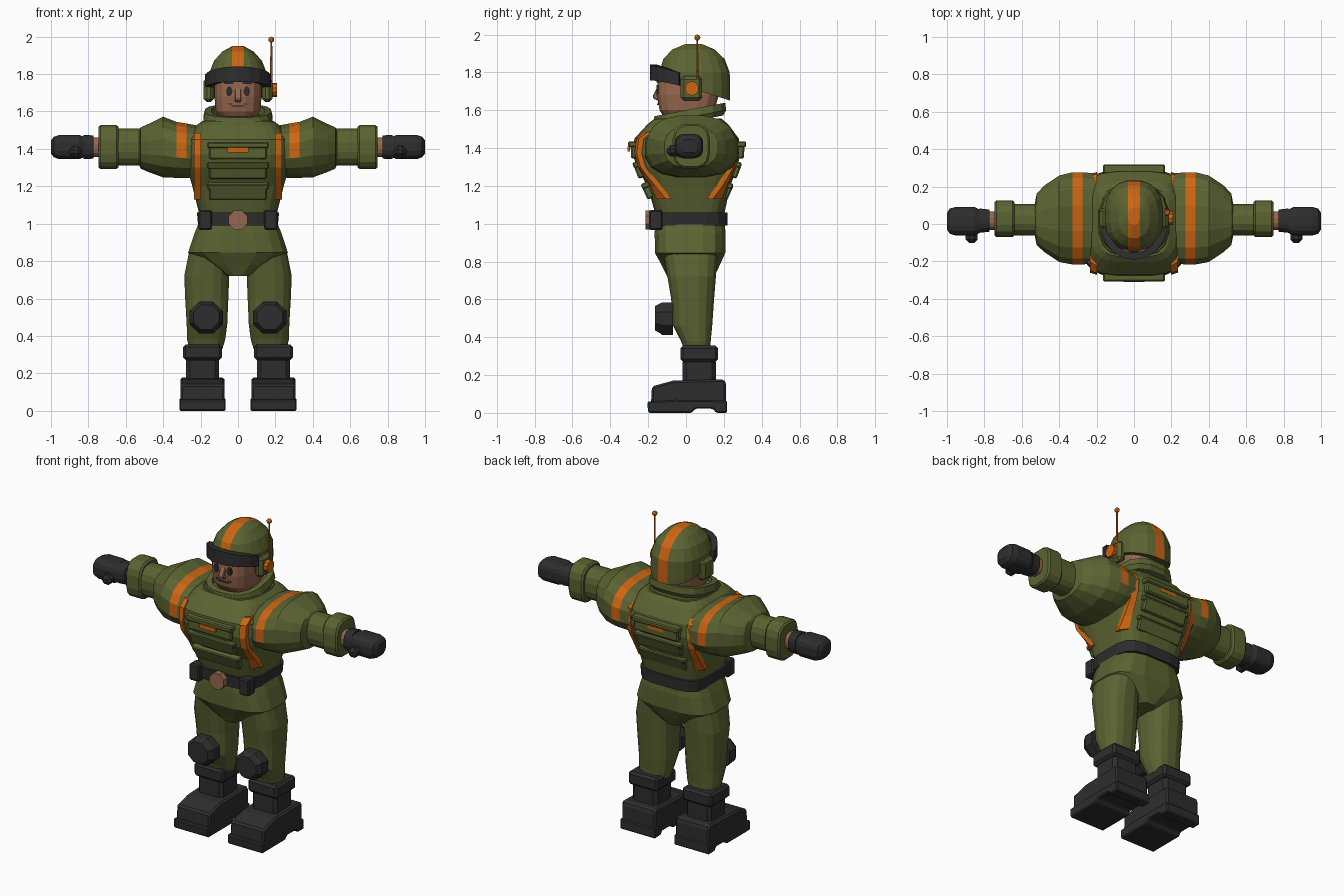
import bpy, bmesh, math
from mathutils import Vector, Matrix

if "Cube" in bpy.data.objects:
    bpy.data.objects.remove(bpy.data.objects["Cube"])


def material(name, *rgb):
    m = bpy.data.materials.new(name)
    m.use_nodes = True
    m.diffuse_color = (*rgb, 1)
    m.node_tree.nodes["Principled BSDF"].inputs["Base Color"].default_value = (*rgb, 1)
    return m


OLIVE = material("olive cloth", .105, .125, .031)
ORANGE = material("orange trim", .62, .13, .006)
DARK = material("dark rubber", .027, .027, .028)
SKIN = material("skin", .30, .135, .075)
LIP = material("dark skin line", .12, .05, .025)
COPPER = material("copper buckle", .30, .14, .075)


def finish(name, bm, mats, bevel=0):
    bmesh.ops.recalc_face_normals(bm, faces=bm.faces)
    mesh = bpy.data.meshes.new(name)
    bm.to_mesh(mesh)
    bm.free()
    for m in mats:
        mesh.materials.append(m)
    ob = bpy.data.objects.new(name, mesh)
    bpy.context.collection.objects.link(ob)
    if bevel:
        mod = ob.modifiers.new("bevel", "BEVEL")
        mod.width, mod.segments = bevel, 1
    return ob


def skin_rings(rings):
    """Bridge rings of points into a capped tube."""
    bm = bmesh.new()
    vs = [[bm.verts.new(p) for p in r] for r in rings]
    n = len(vs[0])
    for a, b in zip(vs, vs[1:]):
        for i in range(n):
            bm.faces.new((a[i], a[(i + 1) % n], b[(i + 1) % n], b[i]))
    bm.faces.new(vs[0])
    bm.faces.new(vs[-1])
    bmesh.ops.recalc_face_normals(bm, faces=bm.faces)
    return bm


def loft_mesh(axis, sections, n=16, p=2.5, tilt=0, side=1):
    """Sections are (position, centre a, centre b, radius a, radius b)."""
    rings = []
    for t, a, b, ra, rb in sections:
        ring = []
        for i in range(n):
            w = 2 * math.pi * (i + .5) / n
            c, s = math.cos(w), math.sin(w)
            u = a + ra * math.copysign(abs(c) ** (2 / p), c)
            v = b + rb * math.copysign(abs(s) ** (2 / p), s)
            ring.append((u * side, v, t + tilt * v) if axis == "z" else (t * side, u, v))
        rings.append(ring)
    return skin_rings(rings)


def loft(name, axis, sections, mat, **kw):
    return finish(name, loft_mesh(axis, sections, **kw), [mat])


def box(name, loc, size, mat, bevel=.01, rot=0):
    bm = bmesh.new()
    bmesh.ops.create_cube(bm, size=1)
    bm.transform(Matrix.Translation(loc) @ Matrix.Rotation(rot, 4, "X") @ Matrix.Diagonal((*size, 1)))
    return finish(name, bm, [mat], bevel)


def disc(name, loc, rx, rz, depth, mat, axis="y", sides=8, taper=1):
    bm = bmesh.new()
    bmesh.ops.create_cone(bm, cap_ends=True, segments=sides, radius1=1, radius2=taper, depth=1)
    bm.transform(Matrix.Rotation(math.pi / sides, 4, "Z"))
    bm.transform(Matrix.Diagonal((rx, rz, depth, 1)))
    turn = {"y": Matrix.Rotation(math.pi / 2, 4, "X"), "x": Matrix.Rotation(math.pi / 2, 4, "Y"),
            "z": Matrix.Identity(4)}[axis]
    bm.transform(Matrix.Translation(loc) @ turn)
    return finish(name, bm, [mat])


def prism(name, outline, x, half, mat, bevel):
    """Side outline of (y, z) points extruded across x."""
    bm = skin_rings([[(x + s * half, y, z) for y, z in outline] for s in (-1, 1)])
    return finish(name, bm, [mat], bevel)


# Torso, pelvis and belt
TORSO = [(1.0, 0, .02, .205, .18), (1.06, 0, .02, .21, .185), (1.2, 0, .015, .245, .22),
         (1.3, 0, .005, .275, .268), (1.37, 0, .003, .28, .285), (1.45, 0, .003, .275, .277),
         (1.525, 0, .01, .225, .215), (1.55, 0, .01, .19, .185)]
loft("torso", "z", TORSO, OLIVE, n=24, p=4)
loft("pelvis", "z", [(.72, 0, .025, .06, .125), (.78, 0, .025, .17, .155), (.845, 0, .022, .27, .188),
                     (.95, 0, .022, .235, .19), (1.01, 0, .02, .21, .185)], OLIVE, p=3.2)
loft("belt", "z", [(.99, 0, .02, .215, .2), (1.06, 0, .02, .222, .202)], DARK, p=4)
disc("belt_buckle", (0, -.195, 1.02), .054, .054, .04, COPPER)


def torso_depth(x, z):
    for lo, hi in zip(TORSO, TORSO[1:]):
        if lo[0] <= z <= hi[0]:
            k = (z - lo[0]) / (hi[0] - lo[0])
            cy, rx, ry = (lo[i] + k * (hi[i] - lo[i]) for i in (2, 3, 4))
            return cy, ry * max(0, 1 - (x / rx) ** 4) ** .25


# Pouches, tags and straps on chest and back
for f, where in ((-1, "front"), (1, "back")):
    for i, (z, y, h, lean) in enumerate(((1.39, .275, .09, .04), (1.285, .25, .085, .36), (1.175, .205, .085, .42))):
        box(f"{where}_pouch_{i}", (0, f * y + .008, z), (.31, .05, h), OLIVE, .008, -f * lean)
        box(f"{where}_pouch_lid_{i}", (0, f * (y + .012) + .006, z + .03), (.33, .05, .03), OLIVE, .006, -f * lean)
    box(f"{where}_tag", (0, f * .303, 1.395), (.11, .012, .026), ORANGE, 0)
    for s in (1, -1):
        rings = []
        for z in (1.13, 1.2, 1.26, 1.3, 1.37, 1.42, 1.45, 1.485):
            ring = []
            for x, lift in ((.198, -.02), (.198, .01), (.235, .012), (.235, -.02)):
                cy, d = torso_depth(min(x, .222), z)
                ring.append((s * x, cy + f * (d + lift), z))
            rings.append(ring)
        finish(f"{where}_strap", skin_rings(rings), [ORANGE])

# Collar
loft("collar_base", "z", [(1.52, 0, .01, .21, .2), (1.555, 0, .01, .185, .18)], OLIVE, p=3)
loft("collar", "z", [(1.535, 0, .02, .175, .18), (1.56, 0, .02, .188, .195), (1.6, 0, .02, .178, .19),
                     (1.6, 0, .02, .145, .16), (1.56, 0, .02, .14, .15)], OLIVE, tilt=.19, p=2.6)

# Head and face
loft("head", "z", [(1.52, 0, .03, .08, .1), (1.56, 0, .01, .095, .125), (1.6, 0, .006, .12, .148),
                   (1.68, 0, .01, .128, .165), (1.8, 0, .01, .125, .16)], SKIN, p=3)
prism("nose", [(-.145, 1.735), (-.176, 1.675), (-.172, 1.66), (-.145, 1.65)], 0, .017, SKIN, .004)
for s in (1, -1):
    disc("eye", (s * .046, -.151, 1.708), .016, .027, .012, DARK, sides=12)
    box("eyebrow", (s * .048, -.15, 1.753), (.05, .014, .012), DARK, 0)
    box("smile_corner", (s * .042, -.143, 1.64), (.018, .012, .01), LIP, 0)
box("mouth", (0, -.147, 1.632), (.07, .012, .008), LIP, 0)

# Helmet with painted centre stripe and sloping rim
bm = loft_mesh("z", [(1.6, 0, .045, .15, .188), (1.7, 0, .045, .157, .19), (1.8, 0, .045, .157, .188),
                     (1.87, 0, .042, .13, .164), (1.92, 0, .04, .085, .115), (1.95, 0, .04, .03, .045)],
               n=20, p=2.4)
cuts = [((0, -.15, 1.77), (0, .31, 1)), ((.033, 0, 0), (1, 0, 0)), ((-.033, 0, 0), (1, 0, 0))]
for i, (co, no) in enumerate(cuts):
    bmesh.ops.bisect_plane(bm, geom=bm.verts[:] + bm.edges[:] + bm.faces[:], plane_co=co,
                           plane_no=no, clear_inner=(i == 0))
    if i == 0:
        bmesh.ops.holes_fill(bm, edges=[e for e in bm.edges if e.is_boundary])
for face in bm.faces:
    face.normal_update()
    if abs(face.calc_center_median().x) < .033 and face.normal.z > -.5:
        face.material_index = 1
finish("helmet", bm, [OLIVE, ORANGE])

# Goggles wrapped around the front of the helmet
rings = []
for deg in range(-80, 81, 20):
    a = math.radians(deg)
    drop = .035 * (deg / 80) ** 2
    half = .042 - .008 * abs(deg) / 80
    rings.append([(r * math.sin(a), -.005 - (r + .008) * math.cos(a), 1.8 - drop + h)
                  for r, h in ((.14, -half), (.178, -half), (.178, half), (.14, half))])
finish("goggles", skin_rings(rings), [DARK])

# Ear cups and radio antenna
for s in (1, -1):
    box("ear_cup", (s * .157, .028, 1.715), (.055, .115, .13), OLIVE, .018)
disc("radio_dial", (.193, .03, 1.715), .038, .038, .03, ORANGE, "x", 10)
disc("antenna", (.178, .06, 1.85), .007, .007, .25, ORANGE, "z", 6, .7)
bm = bmesh.new()
bmesh.ops.create_icosphere(bm, subdivisions=2, radius=.016, matrix=Matrix.Translation((.178, .06, 1.984)))
finish("antenna_tip", bm, [ORANGE])

for s, side in ((1, "left"), (-1, "right")):
    # Shoulder with painted band
    bm = loft_mesh("x", [(.15, .03, 1.385, .24, .13), (.275, .03, 1.39, .25, .148), (.33, .03, 1.395, .25, .152),
                         (.4, .028, 1.41, .235, .165), (.48, .028, 1.405, .18, .13), (.52, .025, 1.405, .14, .112),
                         (.53, .022, 1.41, .09, .095)], side=s)
    for face in bm.faces:
        c = face.calc_center_median()
        if .275 < abs(c.x) < .33 and c.z > 1.36:
            face.material_index = 1
    finish(f"{side}_shoulder", bm, [OLIVE, ORANGE])
    # Arm and glove
    loft(f"{side}_sleeve", "x", [(.5, .022, 1.41, .085, .1), (.66, .022, 1.41, .085, .1)], OLIVE, side=s)
    loft(f"{side}_cuff", "x", [(.64, .028, 1.41, .09, .11), (.65, .028, 1.41, .1, .119), (.735, .028, 1.41, .1, .119),
                               (.745, .028, 1.41, .09, .11)], OLIVE, p=3, side=s)
    loft(f"{side}_wrist", "x", [(.74, .018, 1.41, .05, .053), (.79, .018, 1.41, .05, .053)], SKIN, side=s)
    loft(f"{side}_glove_cuff", "x", [(.772, .018, 1.41, .06, .063), (.825, .018, 1.41, .066, .066)], DARK, side=s)
    loft(f"{side}_fist", "x", [(.82, .015, 1.41, .06, .055), (.85, .015, 1.41, .076, .066),
                               (.955, .015, 1.41, .077, .066), (.985, .015, 1.41, .068, .055),
                               (1.0, .015, 1.41, .045, .035)], DARK, p=3, side=s)
    box(f"{side}_thumb", (s * .868, -.062, 1.385), (.065, .08, .06), DARK, .02)
    # Belt pouch, leg and knee pad
    box(f"{side}_belt_pouch", (s * .175, -.16, 1.02), (.07, .07, .105), DARK, .008)
    loft(f"{side}_leg", "z", [(.33, .172, .06, .09, .07), (.38, .17, .052, .103, .08), (.46, .166, .035, .11, .105),
                              (.6, .167, .035, .117, .115), (.72, .167, .03, .122, .13),
                              (.84, .155, .025, .11, .145)], OLIVE, p=2.6, side=s)
    disc(f"{side}_knee_pad", (s * .17, -.1, .497), .096, .093, .06, DARK)
    disc(f"{side}_knee_cap", (s * .17, -.146, .5), .096, .09, .034, DARK, taper=.78)
    # Boot
    x = s * .19
    box(f"{side}_boot_cuff", (x, .07, .313), (.207, .2, .084), DARK, .014)
    box(f"{side}_boot_shaft", (x, .07, .22), (.175, .175, .14), DARK, .02)
    prism(f"{side}_boot_foot", [(-.185, .05), (-.18, .14), (-.07, .17), (.2, .178), (.212, .16), (.212, .05)],
          x, .118, DARK, .02)
    prism(f"{side}_boot_sole", [(-.2, 0), (-.205, .06), (-.06, .068), (.218, .065), (.218, 0), (.16, 0),
                                (.14, .022), (.05, .022), (.03, 0)], x, .124, DARK, .007)
